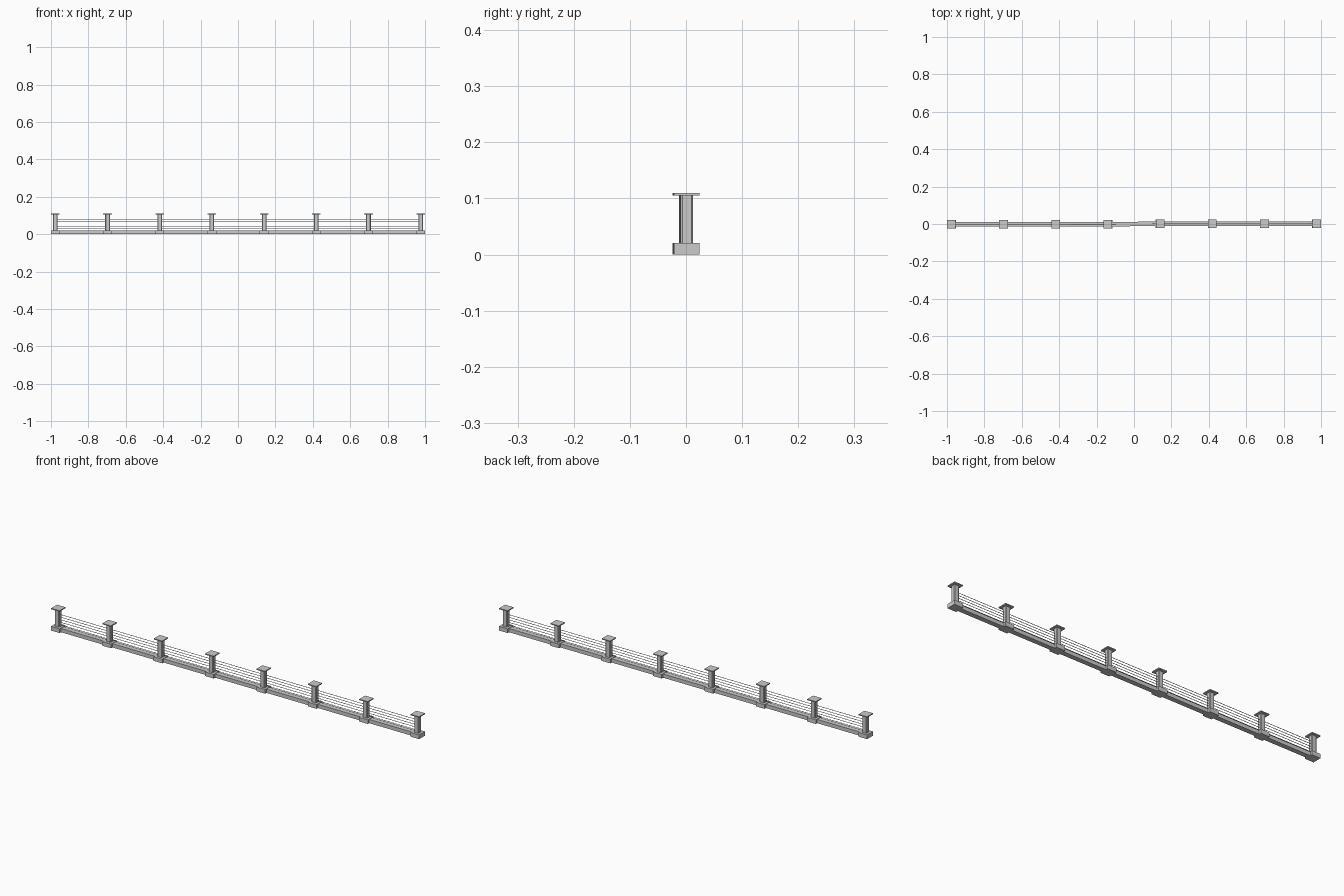
import bpy, bmesh, math

if "Cube" in bpy.data.objects:
    bpy.data.objects.remove(bpy.data.objects["Cube"])

COUNT = 8
END = 0.9765          # x of the last post
DRIFT = 0.0014        # slight sideways skew of the row
SKEW = math.atan2(DRIFT, END)


def box(name, x, y, z0, z1, sx, sy, turn=0.0):
    bpy.ops.mesh.primitive_cube_add(size=1, location=(x, y, (z0 + z1) / 2))
    o = bpy.context.object
    o.name = name
    o.scale = (sx, sy, z1 - z0)
    o.rotation_euler = (0, 0, turn)
    return o


def shaft(name, x, y, z0, z1, hx, hy, c):
    # square post with chamfered corners
    pts = [(hx, hy - c), (hx - c, hy), (c - hx, hy), (-hx, hy - c),
           (-hx, c - hy), (c - hx, -hy), (hx - c, -hy), (hx, c - hy)]
    bm = bmesh.new()
    face = bm.faces.new([bm.verts.new((px, py, z0)) for px, py in pts])
    top = bmesh.ops.extrude_face_region(bm, geom=[face], use_keep_orig=True)
    verts = [g for g in top["geom"] if isinstance(g, bmesh.types.BMVert)]
    bmesh.ops.translate(bm, verts=verts, vec=(0, 0, z1 - z0))
    bmesh.ops.recalc_face_normals(bm, faces=bm.faces)
    me = bpy.data.meshes.new(name)
    bm.to_mesh(me)
    bm.free()
    o = bpy.data.objects.new(name, me)
    o.location = (x, y, 0)
    bpy.context.collection.objects.link(o)


def post(i, x):
    y = DRIFT * x / END
    # footing block, shaft, thin square cap
    box(f"post_footing_{i}", x, y, 0, 0.0205, 0.047, 0.0455)
    shaft(f"post_shaft_{i}", x, y, 0.02, 0.1055, 0.0125, 0.011, 0.003)
    box(f"post_cap_{i}", x, y, 0.105, 0.11, 0.046, 0.0455)


def wire(i, z):
    bpy.ops.mesh.primitive_cylinder_add(
        vertices=8, radius=0.0012, depth=2 * END, location=(0, 0, z),
        rotation=(0, math.pi / 2, SKEW))
    bpy.context.object.name = f"fence_wire_{i}"


# posts
for i in range(COUNT):
    post(i, -END + 2 * END * i / (COUNT - 1))

# low curb running between the footings
box("curb", 0, 0, 0, 0.0185, 2 * END, 0.024, SKEW)

# strung wires
for i in range(5):
    wire(i, 0.029 + 0.0127 * i)
